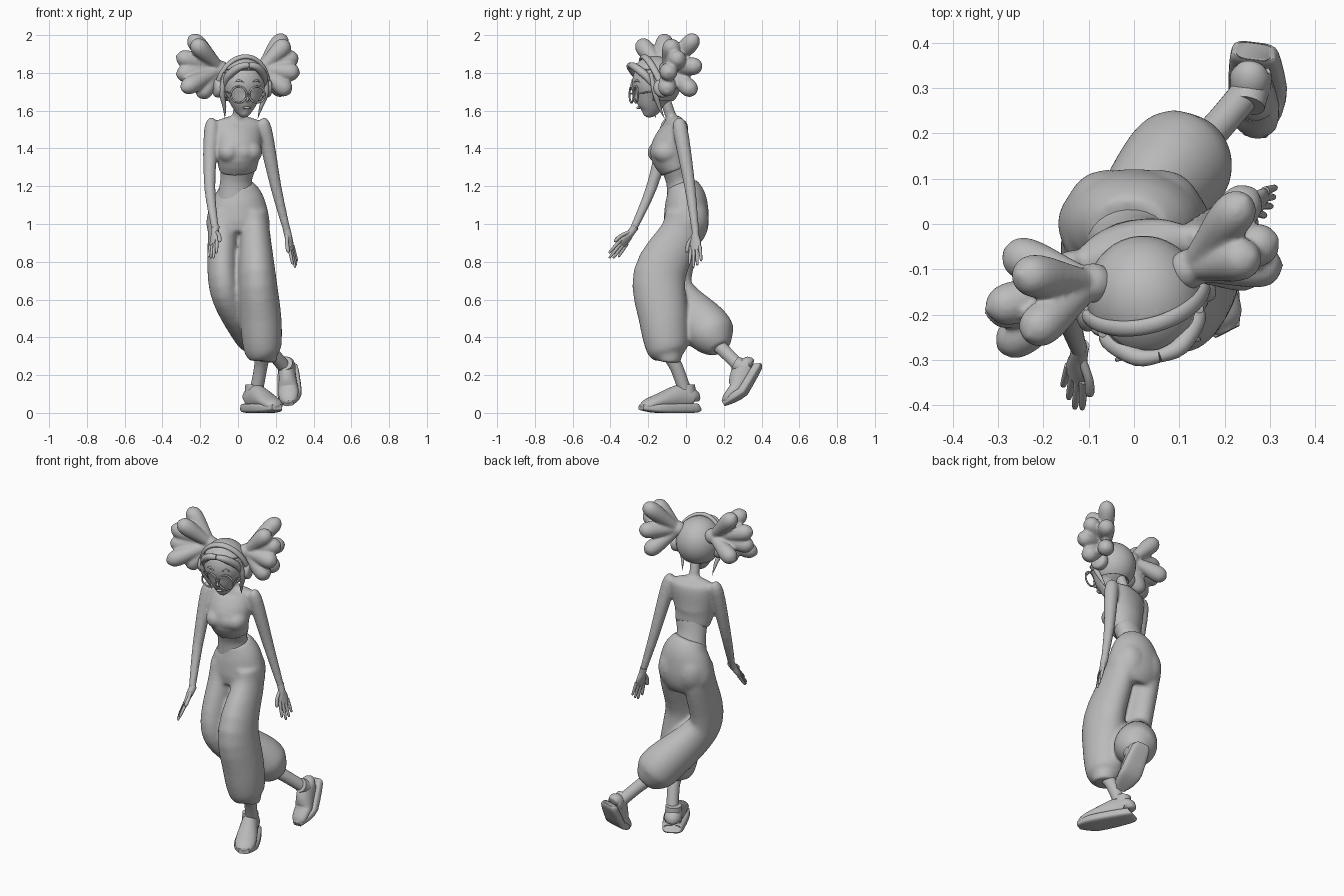
import bpy, bmesh, math
from mathutils import Vector, Matrix

cube = bpy.data.objects.get("Cube")
if cube:
    bpy.data.objects.remove(cube)

GREY = (0.5, 0.5, 0.5, 1)
mat = bpy.data.materials.new("clay grey")
mat.use_nodes = True
mat.diffuse_color = GREY
mat.node_tree.nodes["Principled BSDF"].inputs["Base Color"].default_value = GREY


def spline(rows, steps):
    """Catmull-Rom through rows of any width."""
    points = [Vector(row) for row in rows]
    last = len(points) - 1
    result = []
    for i in range(last):
        a, b, c, d = (points[min(max(j, 0), last)] for j in range(i - 1, i + 3))
        for k in range(steps):
            t = k / steps
            result.append(b + (c - a) * (t / 2) + (a * 2 - b * 5 + c * 4 - d) * (t * t / 2)
                          + (b * 3 - a - c * 3 + d) * (t ** 3 / 2))
    return result + [points[-1]]


def tube(bm, rows, side=(1, 0, 0), sides=24, steps=4, power=1):
    """Loft ellipses along a path; row = x, y, z, radius[, second radius]; low power is boxy."""
    rows = spline([row if len(row) == 5 else (*row, row[-1]) for row in rows], steps)
    centres = [Vector(row[:3]) for row in rows]
    rings = []
    for i, row in enumerate(rows):
        ahead = centres[min(i + 1, len(rows) - 1)]
        tangent = (ahead - centres[max(i - 1, 0)]).normalized()
        across = Vector(side)
        across = (across - tangent * across.dot(tangent)).normalized()
        upward = tangent.cross(across)
        ring = []
        for k in range(sides):
            angle = math.tau * (k + 0.5) / sides
            c, d = (math.copysign(abs(v) ** power, v) for v in (math.cos(angle), math.sin(angle)))
            offset = across * c * max(row[3], 0.001) + upward * d * max(row[4], 0.001)
            ring.append(bm.verts.new(centres[i] + offset))
        rings.append(ring)
    for lower, upper in zip(rings, rings[1:]):
        for k in range(sides):
            n = (k + 1) % sides
            bm.faces.new((lower[k], lower[n], upper[n], upper[k]))
    bm.faces.new(rings[0])
    bm.faces.new(rings[-1])


def ball(bm, centre, radii, segments=32):
    matrix = Matrix.Translation(centre) @ Matrix.Diagonal((*radii, 1))
    bmesh.ops.create_uvsphere(bm, u_segments=segments, v_segments=segments // 2,
                              radius=1, matrix=matrix)


def finish(bm, name, matrix=Matrix(), voxel=0, soften=6):
    bmesh.ops.recalc_face_normals(bm, faces=bm.faces)
    mesh = bpy.data.meshes.new(name)
    bm.to_mesh(mesh)
    bm.free()
    mesh.transform(matrix)
    mesh.materials.append(mat)
    ob = bpy.data.objects.new(name, mesh)
    bpy.context.collection.objects.link(ob)
    bpy.ops.object.select_all(action='DESELECT')
    ob.select_set(True)
    bpy.context.view_layer.objects.active = ob
    bpy.ops.object.shade_smooth_by_angle(angle=math.radians(50))
    if voxel:
        fuse = ob.modifiers.new("fuse", 'REMESH')
        fuse.mode, fuse.voxel_size, fuse.use_smooth_shade = 'VOXEL', voxel, True
        smooth = ob.modifiers.new("soften", 'SMOOTH')
        smooth.factor, smooth.iterations = 0.5, soften
    return ob


def part(name, rows, matrix=Matrix(), **options):
    bm = bmesh.new()
    tube(bm, rows, **options)
    return finish(bm, name, matrix)


TURN = Matrix.Rotation(math.radians(14), 4, 'Z')
ACROSS = TURN @ Vector((1, 0, 0))

# Cropped top with chest, neck and arms fused together
bm = bmesh.new()
tube(bm, [(0, -.06, 1.28, .1, .07), (0, -.09, 1.38, .12, .1), (0, -.06, 1.5, .13, .07),
          (0, -.06, 1.54, .13, .05), (0, -.06, 1.57, .05, .03)], ACROSS)
for s in (-1, 1):
    ball(bm, Vector((.01, -.12, 1.38)) + ACROSS * s * .06, (.06, .07, .06))
ball(bm, (.02, -.13, 1.38), (.07, .06, .06))
tube(bm, [(0, -.06, 1.52, .04), (0, -.08, 1.57, .03), (.01, -.11, 1.66, .03)])
tube(bm, [(-.12, -.09, 1.55, .02), (-.14, -.1, 1.5, .04), (-.15, -.18, 1.2, .03),
          (-.12, -.28, .97, .02)])
tube(bm, [(.12, -.04, 1.55, .02), (.14, -.03, 1.5, .04), (.2, .02, 1.2, .03),
          (.26, .05, .96, .02)])
finish(bm, "top_and_arms", voxel=.008, soften=10)

part("midriff", [(-.01, -.02, 1.15, .1, .08), (-.01, -.04, 1.23, .085, .065),
                 (0, -.06, 1.3, .095, .07)], side=ACROSS)


# Hands: palm, four fingers and a thumb on the thumb_side
def hand(name, wrist, direction, thumb_side):
    start, along, wide = Vector(wrist), Vector(direction).normalized(), Vector(thumb_side)
    wide = (wide - along * wide.dot(along)).normalized()
    bm = bmesh.new()

    def at(distance, across, *radii):
        return (*(start + along * distance + wide * across), *radii)
    tube(bm, [at(-.02, 0, .02), at(.02, 0, .02), at(.06, 0, .03, .015), at(.1, 0, .03, .01)],
         wide, sides=16)
    for i, length in enumerate((.09, .11, .1, .08)):
        across = .026 - i * .017
        tip = .085 + length
        tube(bm, [at(.08, across, .01), at(tip - .01, across * 1.3, .007),
                  at(tip, across * 1.3, 0)], wide, sides=10)
    tube(bm, [at(.02, .01, .01), at(.06, .04, .01), at(.1, .05, .01), at(.11, .05, 0)],
         wide, sides=10)
    finish(bm, name)


hand("right_hand", (-.12, -.28, .97), (-.02, -.13, -.17), (.6, -.6, .4))
hand("left_hand", (.26, .05, .96), (.05, 0, -.2), (-.4, -.9, 0))

# Baggy trousers: hips, seat and both legs fused together
bm = bmesh.new()
tube(bm, [(-.01, -.02, 1.21, .09, .08), (0, 0, 1.13, .14, .11), (0, 0, 1, .17, .12),
          (0, -.02, .93, .14, .1)])
for s in (-1, 1):
    ball(bm, (s * .06, .03, 1.03), (.09, .09, .12))
tube(bm, [(.08, -.01, 1.06, .08, .1), (.09, -.03, .95, .08, .11), (.1, -.14, .73, .1, .14),
          (.12, -.12, .5, .11, .13), (.13, -.1, .34, .1, .11), (.14, -.09, .29, .07, .07),
          (.14, -.09, .27, .06, .06)], sides=32)
tube(bm, [(-.08, 0, 1.06, .08, .1), (-.08, -.02, .95, .08, .11), (-.08, -.09, .72, .08, .12),
          (-.04, -.05, .6, .09, .12), (.08, .11, .45, .12, .13), (.12, .15, .39, .11, .11),
          (.15, .18, .34, .06, .06)], sides=32)
finish(bm, "trousers", voxel=.01, soften=12)

# Ankles
part("left_ankle", [(.13, -.09, .31, .04), (.12, -.05, .24, .035), (.1, -.01, .13, .035)])
part("right_ankle", [(.12, .15, .38, .04), (.18, .21, .32, .035), (.24, .28, .25, .035)])


# Shoes: heel near the origin, toe toward -y, toe end can bend upward
def shoe(name, matrix, bend):
    bm = bmesh.new()
    tube(bm, [(0, .01, .06, .03), (0, 0, .08, .05), (0, -.07, .08, .05, .07),
              (0, -.2, .06, .06, .04), (0, -.27, .04, .05, .03), (0, -.3, .04, .02, .01)])
    tube(bm, [(0, -.03, .07, .05), (0, -.03, .15, .045)])
    tube(bm, [(0, .03, .03, .04, .02), (0, 0, .025, .06, .025), (0, -.2, .025, .07, .025),
              (0, -.3, .03, .03, .015)], power=.5)
    pivot = Vector((0, -.16, 0))
    for v in bm.verts:
        turn = bend * min(1, max(0, pivot.y - v.co.y) / .04)
        v.co = pivot + Matrix.Rotation(-turn, 3, 'X') @ (v.co - pivot)
    finish(bm, name, matrix)


shoe("left_shoe", Matrix.Translation((.07, .03, 0)) @ Matrix.Rotation(math.radians(27), 4, 'Z'), 0)
back = Vector((-.05, .5, .86)).normalized()
cross = Vector((1, -.2, 0))
cross = (cross - back * cross.dot(back)).normalized()
tilt = Matrix((cross, back, cross.cross(back))).transposed().to_4x4()
shoe("right_shoe", Matrix.Translation((.27, .39, .22)) @ tilt @ Matrix.Scale(.9, 4),
     math.radians(27))

# Head, built around its own centre
HEAD = Matrix.Translation((.025, -.165, 1.75)) @ TURN
bm = bmesh.new()
ball(bm, (0, 0, 0), (.12, .12, .13))
tube(bm, [(0, -.02, .03, .1, .09), (0, -.02, -.05, .1, .09), (0, -.03, -.14, .055, .06),
          (0, -.05, -.18, .015)])
ball(bm, (0, -.11, -.09), (.01, .02, .015), 16)
finish(bm, "head", HEAD, voxel=.007)

# Hair cap with an opening for the face
HAIRLINE, TEMPLE, NAPE = .07, -.035, -.1
bm = bmesh.new()
ball(bm, (0, 0, 0), (.13, .14, .14), 40)
for cut in (Vector((0, 0, HAIRLINE)), Vector((0, TEMPLE, 0)), Vector((0, 0, NAPE))):
    bmesh.ops.bisect_plane(bm, geom=bm.verts[:] + bm.edges[:] + bm.faces[:],
                           plane_co=cut, plane_no=cut.normalized())
gone = []
for face in bm.faces:
    middle = face.calc_center_median()
    if middle.z < NAPE or (middle.y < TEMPLE and middle.z < HAIRLINE):
        gone.append(face)
bmesh.ops.delete(bm, geom=gone, context='FACES')
cap = finish(bm, "hair_cap", HEAD)
cap.modifiers.new("thickness", 'SOLIDIFY').thickness = .012


def arc(centre, radii, start, end, count, *thickness):
    """Points on an ellipse with its x radius first and a (y, z) rise second."""
    rows = []
    for k in range(count + 1):
        angle = start + (end - start) * k / count
        rise = math.sin(angle)
        rows.append((centre[0] + radii[0] * math.cos(angle), centre[1] + radii[1] * rise,
                     centre[2] + radii[2] * rise, *thickness))
    return rows


# Mirrored details of the head
glasses, locks, brows, cups = (bmesh.new() for name in range(4))
for s in (-1, 1):
    tube(locks, [(0, -.13, .09, .015), (s * .05, -.12, .08, .02), (s * .1, -.07, .03, .02),
                 (s * .11, -.04, -.03, 0)], (0, 0, 1), sides=12)
    tube(locks, [(s * .11, -.05, .05, .01), (s * .12, -.03, -.05, .015), (s * .1, 0, -.13, .01),
                 (s * .09, .03, -.19, 0)], sides=12)
    tube(brows, [(s * .02, -.12, 0, 0), (s * .05, -.11, .01, .006), (s * .07, -.1, 0, 0)],
         (0, 0, 1), sides=8)
    tube(glasses, arc((s * .05, -.115, -.065), (.043, 0, .043), 0, math.tau, 24, .005),
         (0, 1, 0), sides=8, steps=1)
    tube(glasses, [(s * .09, -.11, -.06, .004), (s * .12, 0, -.04, .004)], (0, 0, 1), sides=8)
    tube(cups, [(s * .1, .01, -.03, .04), (s * .12, .01, -.03, .05), (s * .15, .01, -.03, .045),
                (s * .16, .01, -.03, .01)], (0, 1, 0))
tube(glasses, [(-.01, -.12, -.06, .004), (.01, -.12, -.06, .004)], (0, 0, 1), sides=8)
ball(brows, (0, -.09, -.135), (.02, .01, .007), 16)
for bm, name in ((glasses, "glasses"), (locks, "front_locks"), (brows, "brows_and_lips"),
                 (cups, "headphone_cups")):
    finish(bm, name, HEAD)
part("headphone_band", arc((0, .01, -.03), (.138, -.07, .166), 0, math.pi, 16, .018, .012),
     HEAD, side=(0, 1, .3), sides=12, steps=2)


# Bunches of rounded hair lobes
def bunch(name, base, tips):
    root = Vector(base)
    bm = bmesh.new()
    ball(bm, root, (.045, .045, .045), 16)
    for tip in tips:
        reach = Vector(tip) - root
        shape = ((0, .025), (.3, .035), (.7, .048), (.9, .037), (1, 0))
        tube(bm, [(*(root + reach * t), radius) for t, radius in shape],
             reach.orthogonal(), sides=16)
    finish(bm, name, voxel=.007)


bunch("left_hair_bunch", (.12, -.1, 1.82),
      [(.25, .06, 2), (.27, -.07, 1.97), (.32, -.03, 1.89), (.33, -.09, 1.8),
       (.27, .08, 1.84), (.28, -.1, 1.69), (.25, .05, 1.69)])
bunch("right_hair_bunch", (-.09, -.13, 1.82),
      [(-.26, -.11, 2), (-.24, -.25, 1.97), (-.33, -.19, 1.89), (-.33, -.2, 1.79),
       (-.3, -.28, 1.71), (-.29, -.06, 1.74), (-.21, -.2, 1.67)])
